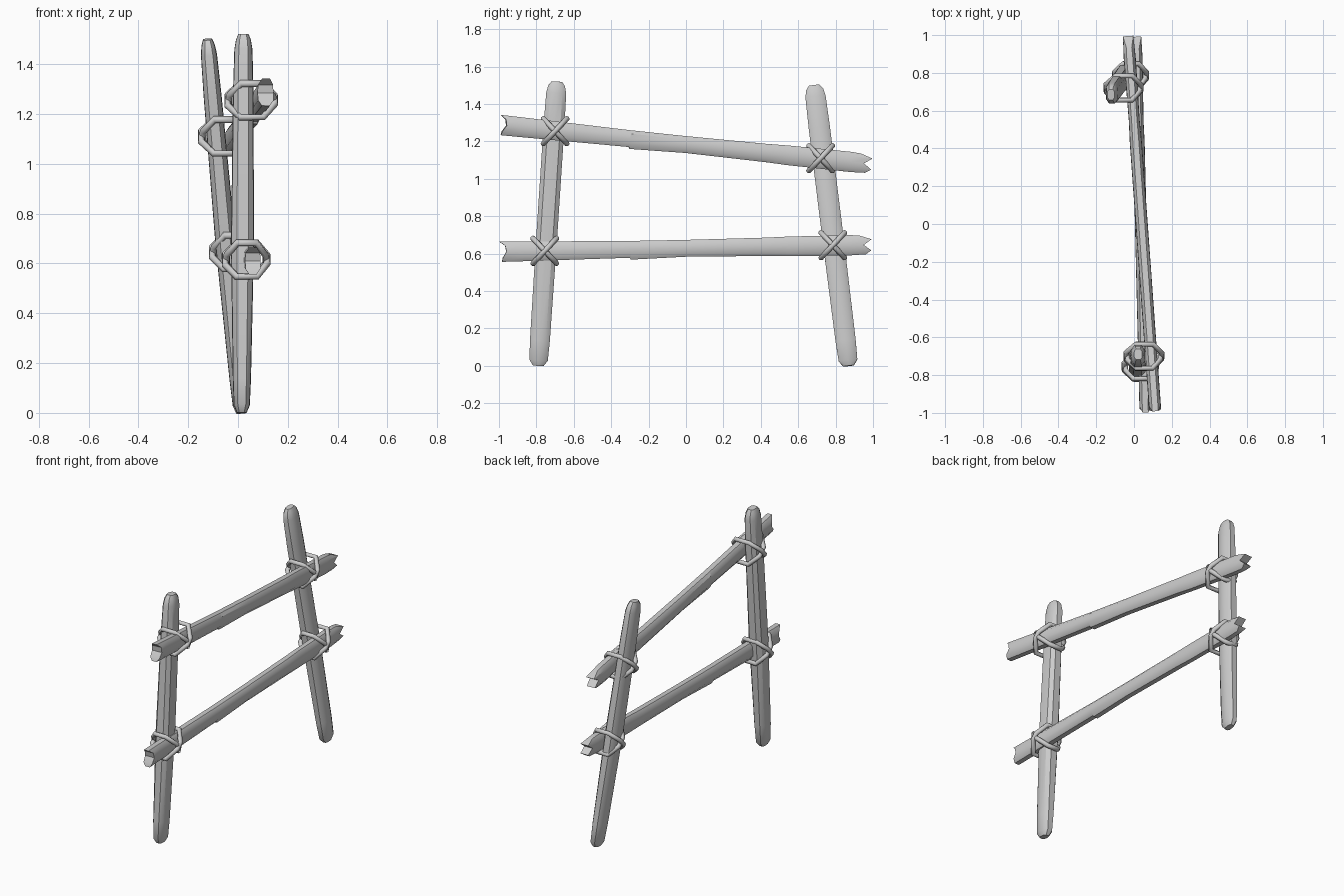
import bpy, math
from mathutils import Vector

if "Cube" in bpy.data.objects:
    bpy.data.objects.remove(bpy.data.objects["Cube"])

# Cross-section: five levels across, each with a left and right point
LEVELS = [(-1, .5), (-.6, .95), (0, 1), (.6, .95), (1, .5)]


def smooth(ob, angle):
    bpy.ops.object.select_all(action='DESELECT')
    ob.select_set(True)
    bpy.context.view_layer.objects.active = ob
    bpy.ops.object.shade_smooth_by_angle(angle=math.radians(angle))


def plank(name, p0, p1, hu, hv, rings, start=(0,) * 5, end=(0,) * 5):
    """Loft along p0-p1. rings: (t, u scale, v scale, underside scale)."""
    p0, p1 = Vector(p0), Vector(p1)
    axis = (p1 - p0).normalized()
    u = (Vector((1, 0, 0)) - axis * axis.x).normalized()
    v = axis.cross(u)
    if v.y + v.z < 0:
        v = -v
    verts, faces = [], []
    for i, (t, su, sv, low) in enumerate(rings):
        cut = start if i == 0 else end if i == len(rings) - 1 else (0,) * 5
        right, left = [], []
        for (lv, lu), off in zip(LEVELS, cut):
            k = low if lv == -1 else 1
            c = p0.lerp(p1, t) + axis * off + v * (lv * hv * sv * k)
            right.append(c + u * lu * hu * su)
            left.append(c - u * lu * hu * su)
        verts += right + left[::-1]
    for i in range(len(rings) - 1):
        for j in range(10):
            a, b = i * 10 + j, i * 10 + (j + 1) % 10
            faces.append((a, b, b + 10, a + 10))
    for base in (0, (len(rings) - 1) * 10):
        for k in range(4):
            f = (base + k, base + k + 1, base + 8 - k, base + 9 - k)
            faces.append(f if base else f[::-1])
    me = bpy.data.meshes.new(name)
    me.from_pydata(verts, [], faces)
    ob = bpy.data.objects.new(name, me)
    bpy.context.collection.objects.link(ob)
    bpy.context.view_layer.objects.active = ob
    ob.select_set(True)
    bpy.ops.object.mode_set(mode='EDIT')
    bpy.ops.mesh.select_all(action='SELECT')
    bpy.ops.mesh.normals_make_consistent(inside=False)
    bpy.ops.object.mode_set(mode='OBJECT')
    smooth(ob, 35)


# Leaning posts with worn, chamfered ends
post = [(0, .45, .5, 1), (.02, .75, .88, 1), (.09, .85, .95, 1), (.45, 1.08, 1, 1),
        (.85, .95, 1, 1), (.96, .85, .95, 1), (.985, .7, .8, 1), (1, .5, .5, 1)]
plank("front_post", (.015, -.79, 0), (.022, -.69, 1.52), .043, .056, post)
plank("back_post", (.01, .87, 0), (-.122, .685, 1.5), .038, .057, post)

# Rails with broken ends and a splinter step underneath
rail = [(0, 1, 1.08, 1), (.05, 1, 1.06, 1), (.348, 1, .9, 1), (.351, 1, .9, 1.22),
        (.50, 1, .9, 1), (.72, 1, .98, 1), (.78, .9, 1.05, 1), (.95, 1, 1.08, 1), (1, .9, 1, 1)]
notch = (.0, .005, .025, .018, -.012)
jagged = (-.02, .01, -.03, .012, -.05)
plank("upper_rail", (.112, -.985, 1.287), (-.03, .98, 1.08), .032, .05, rail, notch, jagged)
plank("lower_rail", (.06, -.985, .61), (.012, .98, .647), .031, .05, rail, notch, jagged)


# Crossed rope lashings at each joint
def lashing(name, x, y, z, half):
    for n, side in enumerate((1, -1)):
        cu = bpy.data.curves.new(f"{name}_{n + 1}", 'CURVE')
        cu.dimensions = '3D'
        cu.bevel_depth = .0145
        cu.bevel_resolution = 1
        sp = cu.splines.new('POLY')
        outline = [(1, -.2), (1, .25), (.5, 1), (-.45, 1), (-1, .3), (-1, -.3), (-.45, -1), (.5, -1)]
        sp.points.add(len(outline) - 1)
        for p, (a, d) in zip(sp.points, outline):
            grow = 1 - .08 * n
            p.co = (x + a * half * grow, y + d * .064 * side, z + d * .068, 1)
        sp.use_cyclic_u = True
        ob = bpy.data.objects.new(cu.name, cu)
        bpy.context.collection.objects.link(ob)
        bpy.ops.object.select_all(action='DESELECT')
        ob.select_set(True)
        bpy.context.view_layer.objects.active = ob
        bpy.ops.object.convert(target='MESH')
        smooth(bpy.context.view_layer.objects.active, 65)


lashing("front_upper_rope", .053, -.70, 1.255, .095)
lashing("front_lower_rope", .033, -.755, .615, .085)
lashing("back_upper_rope", -.055, .72, 1.11, .093)
lashing("back_lower_rope", -.018, .785, .645, .085)
